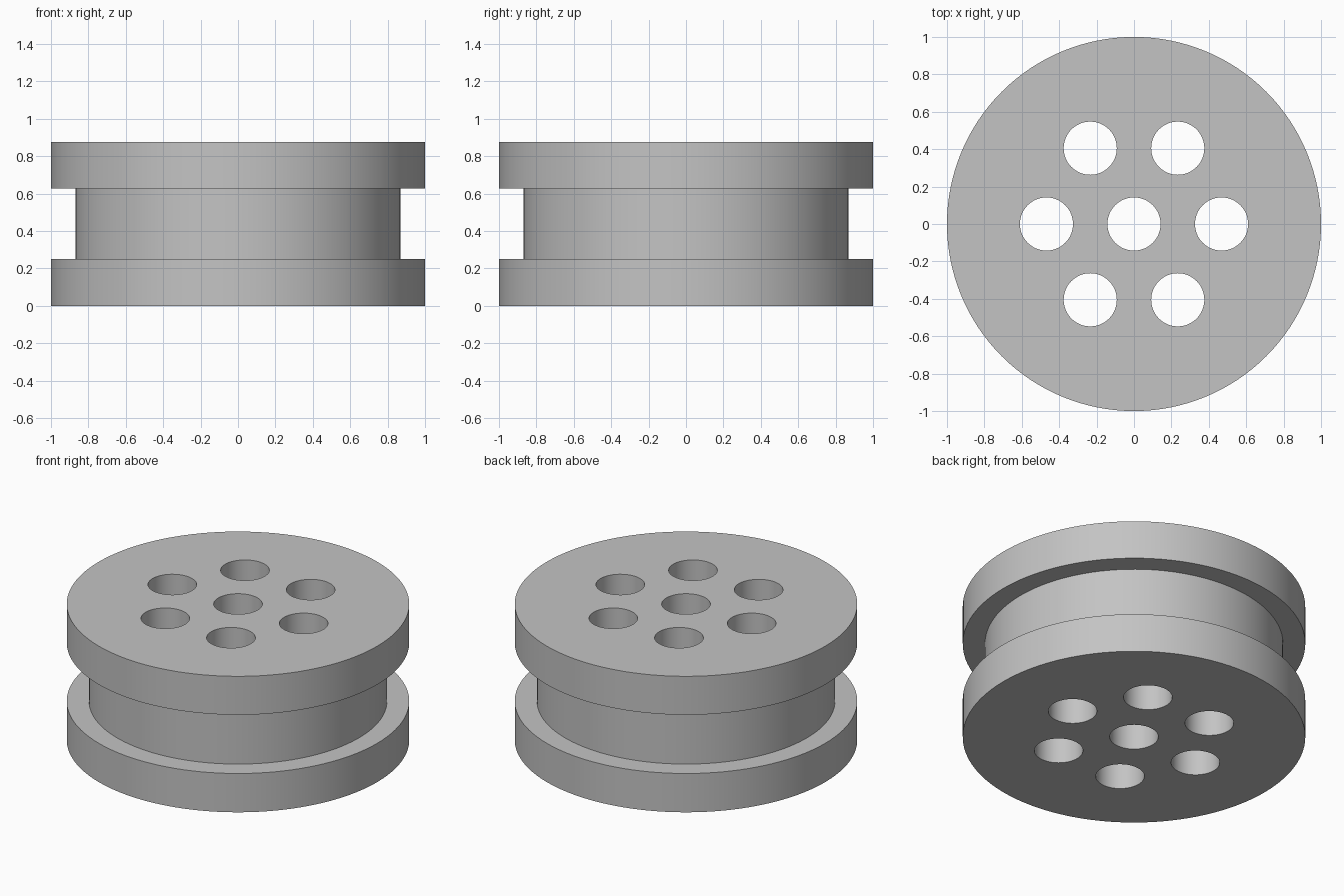
import bpy
import bmesh
from math import cos, sin, pi, radians

if "Cube" in bpy.data.objects:
    bpy.data.objects.remove(bpy.data.objects["Cube"], do_unlink=True)

SEGMENTS = 128
FLANGE_R, HUB_R = 1.0, 0.87
HEIGHT, GROOVE_LOW, GROOVE_HIGH = 0.876, 0.25, 0.628
HOLE_R, HOLE_RING = 0.142, 0.468

grey = bpy.data.materials.new("plain grey")
grey.use_nodes = True
colour = (0.55, 0.55, 0.55, 1)
grey.diffuse_color = colour
grey.node_tree.nodes["Principled BSDF"].inputs["Base Color"].default_value = colour


def lathe(bm, profile, segments, cx=0, cy=0):
    """Closed solid from (radius, z) pairs listed bottom to top."""
    rings = []
    for r, z in profile:
        rings.append([bm.verts.new((cx + r * cos(2 * pi * i / segments),
                                    cy + r * sin(2 * pi * i / segments), z))
                      for i in range(segments)])
    for low, high in zip(rings, rings[1:]):
        for i in range(segments):
            j = (i + 1) % segments
            bm.faces.new((low[i], low[j], high[j], high[i]))
    bm.faces.new(rings[0][::-1])
    bm.faces.new(rings[-1])


def make_object(name, bm):
    mesh = bpy.data.meshes.new(name)
    bm.to_mesh(mesh)
    bm.free()
    mesh.materials.append(grey)
    obj = bpy.data.objects.new(name, mesh)
    bpy.context.collection.objects.link(obj)
    return obj


# Wheel body: two flanges around a recessed hub
bm = bmesh.new()
lathe(bm, [(FLANGE_R, 0), (FLANGE_R, GROOVE_LOW), (HUB_R, GROOVE_LOW),
           (HUB_R, GROOVE_HIGH), (FLANGE_R, GROOVE_HIGH), (FLANGE_R, HEIGHT)],
      SEGMENTS)
wheel = make_object("grooved_wheel", bm)

# Through holes: one in the centre and six around it
bm = bmesh.new()
centres = [(0, 0)] + [(HOLE_RING * cos(k * pi / 3), HOLE_RING * sin(k * pi / 3))
                      for k in range(6)]
for cx, cy in centres:
    lathe(bm, [(HOLE_R, -0.1), (HOLE_R, HEIGHT + 0.1)], 64, cx, cy)
cutter = make_object("hole_cutter", bm)
cutter.hide_render = True

cut = wheel.modifiers.new("holes", "BOOLEAN")
cut.operation = "DIFFERENCE"
cut.solver = "EXACT"
cut.object = cutter

# Apply the cut, then smooth the round walls and keep the rims sharp
bpy.ops.object.select_all(action="DESELECT")
wheel.select_set(True)
bpy.context.view_layer.objects.active = wheel
bpy.ops.object.modifier_apply(modifier=cut.name)
bpy.data.objects.remove(cutter, do_unlink=True)
bpy.ops.object.shade_smooth_by_angle(angle=radians(30))
